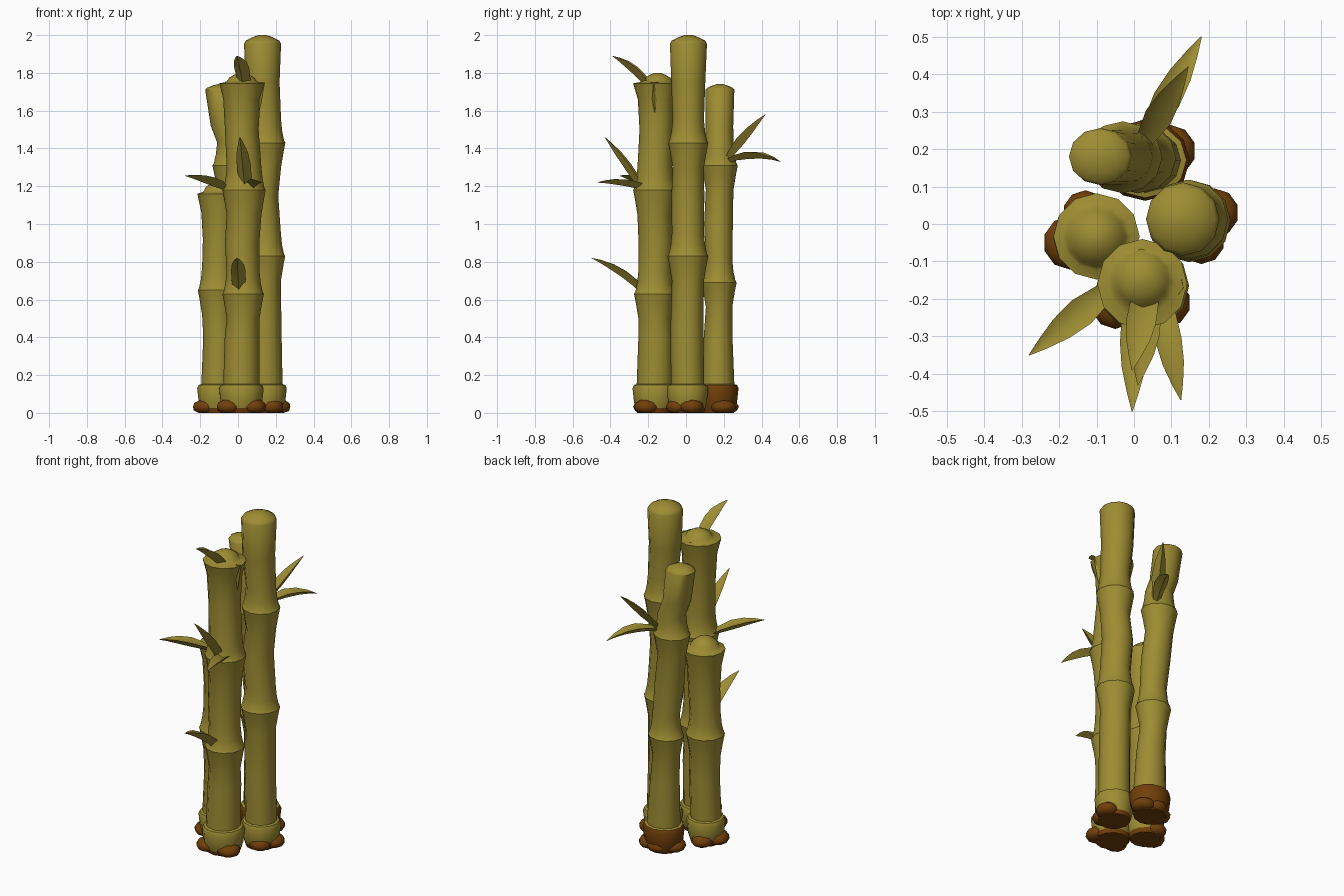
import bpy, bmesh, math
from mathutils import Vector

if "Cube" in bpy.data.objects:
    bpy.data.objects.remove(bpy.data.objects["Cube"])


def material(name, col):
    m = bpy.data.materials.new(name)
    m.diffuse_color = (*col, 1)
    m.use_nodes = True
    m.node_tree.nodes["Principled BSDF"].inputs["Base Color"].default_value = m.diffuse_color
    return m


OLIVE = material("olive_bamboo", (0.34, 0.265, 0.033))
BROWN = material("brown_root", (0.165, 0.05, 0.003))


def finish(name, bm, mats, angle=40):
    bmesh.ops.recalc_face_normals(bm, faces=bm.faces)
    me = bpy.data.meshes.new(name)
    bm.to_mesh(me)
    bm.free()
    ob = bpy.data.objects.new(name, me)
    bpy.context.collection.objects.link(ob)
    for m in mats:
        me.materials.append(m)
    bpy.ops.object.select_all(action='DESELECT')
    ob.select_set(True)
    bpy.context.view_layer.objects.active = ob
    bpy.ops.object.shade_smooth_by_angle(angle=math.radians(angle))
    return ob


def stalk(name, rings, brown_below, widen=1.0, sides=12):
    """Loft rings (x, y, z, radius) into one closed cane."""
    bm = bmesh.new()
    loops = []
    for x, y, z, r in rings:
        loops.append([bm.verts.new((x + widen * r * math.cos(a), y + r * math.sin(a), z))
                      for a in (math.tau * i / sides for i in range(sides))])
    for a, b in zip(loops, loops[1:]):
        for i in range(sides):
            j = (i + 1) % sides
            bm.faces.new((a[i], a[j], b[j], b[i]))
    bm.faces.new(loops[0])
    bm.faces.new(loops[-1])
    for f in bm.faces:
        f.material_index = int(f.calc_center_median().z < brown_below)
    return finish(name, bm, (OLIVE, BROWN))


def base(x, y, r):
    """Swollen sheath around the foot of a cane."""
    return [(x, y, 0.0, r - 0.004), (x, y, 0.025, r + 0.004), (x, y, 0.055, r + 0.012),
            (x, y, 0.13, r + 0.02), (x, y, 0.148, r + 0.012), (x, y, 0.152, r - 0.002)]


def node(x, y, z, r):
    """Flared rim of one section with the next section rising out of it."""
    return [(x, y, z - 0.13, r - 0.002), (x, y, z - 0.045, r + 0.012), (x, y, z, r + 0.021),
            (x, y, z + 0.012, r + 0.014), (x, y, z + 0.06, r + 0.004), (x, y, z + 0.12, r - 0.002)]


def dome(x, y, z, r, h):
    """Rounded cut end."""
    return [(x, y, z, r), (x, y, z + h * 0.35, r * 0.9),
            (x, y, z + h * 0.75, r * 0.55), (x, y, z + h, r * 0.22)]


# Canes: tall right, front, leaning back, short left
stalk("tall_cane", base(0.148, 0.008, 0.09) + [(0.143, 0.005, 0.45, 0.087)]
      + node(0.142, 0.01, 0.83, 0.087) + [(0.126, 0.01, 1.15, 0.087)]
      + node(0.145, 0.012, 1.43, 0.085) + [(0.13, 0.012, 1.75, 0.09)]
      + dome(0.13, 0.013, 1.955, 0.098, 0.045), 0.02)
stalk("front_cane", base(0.018, -0.165, 0.098) + [(0.022, -0.16, 0.4, 0.092)]
      + node(0.027, -0.165, 0.63, 0.089) + [(0.022, -0.16, 0.9, 0.091)]
      + node(0.032, -0.165, 1.18, 0.094) + [(0.02, -0.157, 1.5, 0.089), (0.02, -0.157, 1.66, 0.098),
      (0.022, -0.16, 1.745, 0.12), (0.02, -0.157, 1.75, 0.09)]
      + dome(0.02, -0.15, 1.76, 0.075, 0.04), 0.02)
stalk("back_cane", base(0.03, 0.17, 0.088) + [(0.022, 0.17, 0.4, 0.076)]
      + node(0.01, 0.175, 0.69, 0.072) + [(-0.01, 0.172, 1.0, 0.076)]
      + node(-0.03, 0.178, 1.31, 0.075) + [(-0.064, 0.177, 1.52, 0.073)]
      + dome(-0.09, 0.18, 1.71, 0.076, 0.03), 0.149, 1.1)
stalk("short_cane", base(-0.108, -0.035, 0.088) + [(-0.1, -0.033, 0.4, 0.084)]
      + node(-0.105, -0.033, 0.65, 0.087) + [(-0.098, -0.033, 0.92, 0.088),
      (-0.098, -0.033, 1.06, 0.096), (-0.1, -0.033, 1.16, 0.115), (-0.1, -0.033, 1.168, 0.09)]
      + dome(-0.1, -0.035, 1.175, 0.08, 0.055), 0.02)

# Flat brown root knuckles around the feet
for i, (x, y, s) in enumerate([(-0.17, -0.05, 0.072), (-0.05, -0.215, 0.065), (0.085, -0.21, 0.066),
                               (0.215, 0.03, 0.065), (0.18, -0.045, 0.062), (0.095, 0.195, 0.07),
                               (0.03, 0.21, 0.07), (-0.035, 0.165, 0.068), (-0.13, 0.03, 0.06)]):
    bm = bmesh.new()
    bmesh.ops.create_icosphere(bm, subdivisions=2, radius=1)
    for v in bm.verts:
        v.co = Vector((x + v.co.x * s, y + v.co.y * s, max(0, 0.032 + v.co.z * 0.042)))
    finish(f"root_knuckle_{i}", bm, (BROWN,))


def leaf(name, start, tip, bow, width, root=0.9):
    """Folded pointed blade arching by bow between start and tip."""
    a, b = Vector(start), Vector(tip)
    d = b - a
    side = Vector((-d.y, d.x, 0)).normalized()
    up = d.cross(side).normalized()
    up = up if up.z >= 0 else -up
    bm = bmesh.new()
    rows = []
    for t, w in ((0, root), (0.2, 0.5 + root / 2), (0.42, 1), (0.65, 0.82), (0.85, 0.42), (1, 0.03)):
        c = a + d * t + up * (bow * 4 * t * (1 - t))
        h = width * w / 2
        rows.append([bm.verts.new(p) for p in
                     (c + side * h + up * h * 0.35, c - up * h * 0.1,
                      c - side * h + up * h * 0.35, c - up * h * 0.65)])
    for p, q in zip(rows, rows[1:]):
        for i in range(4):
            j = (i + 1) % 4
            bm.faces.new((p[i], p[j], q[j], q[i]))
    bm.faces.new(rows[0])
    bm.faces.new(rows[-1])
    finish(name, bm, (OLIVE,), 50)


# Leaves growing from the joints
leaf("low_leaf", (0.005, -0.22, 0.645), (-0.005, -0.5, 0.82), 0.025, 0.078)
leaf("middle_leaf_up", (0.04, -0.23, 1.19), (0.01, -0.43, 1.46), 0.01, 0.075)
leaf("middle_leaf_right", (0.07, -0.2, 1.19), (0.125, -0.47, 1.22), 0.02, 0.07)
leaf("middle_leaf_left", (-0.05, -0.16, 1.18), (-0.28, -0.35, 1.255), 0.02, 0.08, 0.5)
leaf("top_leaf", (0.03, -0.2, 1.74), (-0.005, -0.39, 1.89), 0.02, 0.08)
leaf("back_leaf_up", (0.02, 0.21, 1.33), (0.145, 0.42, 1.58), 0.01, 0.075, 0.5)
leaf("back_leaf_out", (0.02, 0.21, 1.33), (0.18, 0.5, 1.33), 0.04, 0.075, 0.5)
# Dry sheath tip hanging from the front cane's rim
leaf("hanging_sheath", (0.13, -0.17, 1.75), (0.107, -0.165, 1.57), 0.005, 0.045)
